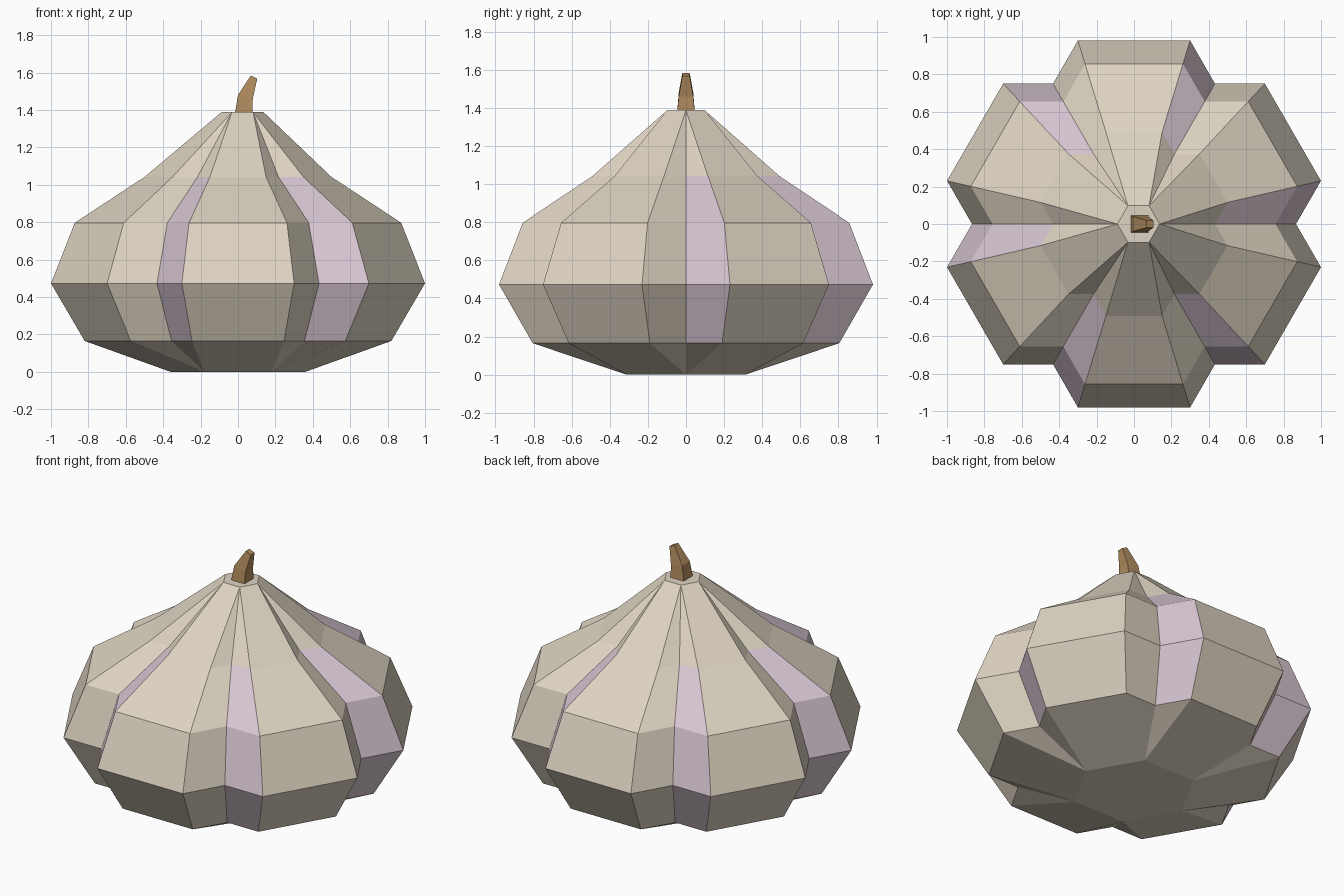
import bpy, bmesh, math

if "Cube" in bpy.data.objects:
    bpy.data.objects.remove(bpy.data.objects["Cube"])


def material(name, srgb):
    m = bpy.data.materials.new(name)
    lin = [((c / 255 + 0.055) / 1.055) ** 2.4 for c in srgb]
    m.diffuse_color = (*lin, 1)
    m.use_nodes = True
    m.node_tree.nodes["Principled BSDF"].inputs["Base Color"].default_value = m.diffuse_color
    return m


cream = material("cream skin", (222, 212, 194))
lilac = material("pale lilac streak", (216, 199, 211))
brown = material("dry brown stem", (176, 140, 94))


def make_object(name, bm, mats):
    bmesh.ops.recalc_face_normals(bm, faces=bm.faces)
    me = bpy.data.meshes.new(name)
    bm.to_mesh(me)
    bm.free()
    for m in mats:
        me.materials.append(m)
    ob = bpy.data.objects.new(name, me)
    bpy.context.collection.objects.link(ob)
    return ob


# Bulb: six lobes, each ring has a groove point and two lobe points per lobe
GROOVE, LOBE = 0.866, 1.026
levels = [(0.165, 0.82), (0.473, 1.0), (0.797, 0.873), (1.042, 0.5)]
bm = bmesh.new()


def lobed_ring(z, s):
    ring = []
    for k in range(6):
        for deg, r in ((0, GROOVE), (13, LOBE), (47, LOBE)):
            a = math.radians(60 * k + deg)
            ring.append(bm.verts.new((r * s * math.cos(a), r * s * math.sin(a), z)))
    return ring


def hexagon(z, r, cx):
    return [bm.verts.new((cx + r * math.cos(k * math.pi / 3),
                          r * math.sin(k * math.pi / 3), z)) for k in range(6)]


rings = [lobed_ring(z, s) for z, s in levels]
for lo, hi in zip(rings, rings[1:]):
    for i in range(18):
        j = (i + 1) % 18
        f = bm.faces.new((lo[i], lo[j], hi[j], hi[i]))
        f.material_index = 1 if i % 3 == 0 else 0   # streak beside each groove

# Flat base and neck: lobes and grooves gather into hexagon corners
for ring, cap in ((rings[0], hexagon(0.0, 0.36, 0.0)),
                  (rings[-1], hexagon(1.388, 0.113, 0.024))):
    for k in range(6):
        g, a, b = ring[3 * k:3 * k + 3]
        n = ring[(3 * k + 3) % 18]
        c, d = cap[k], cap[(k + 1) % 6]
        bm.faces.new((g, a, c))
        bm.faces.new((a, b, d, c))
        bm.faces.new((b, n, d))
    bm.faces.new(cap)
make_object("bulb", bm, [cream, lilac])

# Stem: bent, tapering four-sided stalk (left x, left z, right x, right z, half depth)
sections = [(-0.017, 1.38, 0.077, 1.38, 0.046),
            (0.0, 1.48, 0.079, 1.46, 0.038),
            (0.068, 1.584, 0.103, 1.568, 0.019)]
bm = bmesh.new()
loops = [[bm.verts.new(p) for p in ((x0, -h, z0), (x1, -h, z1), (x1, h, z1), (x0, h, z0))]
         for x0, z0, x1, z1, h in sections]
for lo, hi in zip(loops, loops[1:]):
    for i in range(4):
        j = (i + 1) % 4
        bm.faces.new((lo[i], lo[j], hi[j], hi[i]))
bm.faces.new(loops[0])
bm.faces.new(loops[-1])
make_object("stem", bm, [brown])
